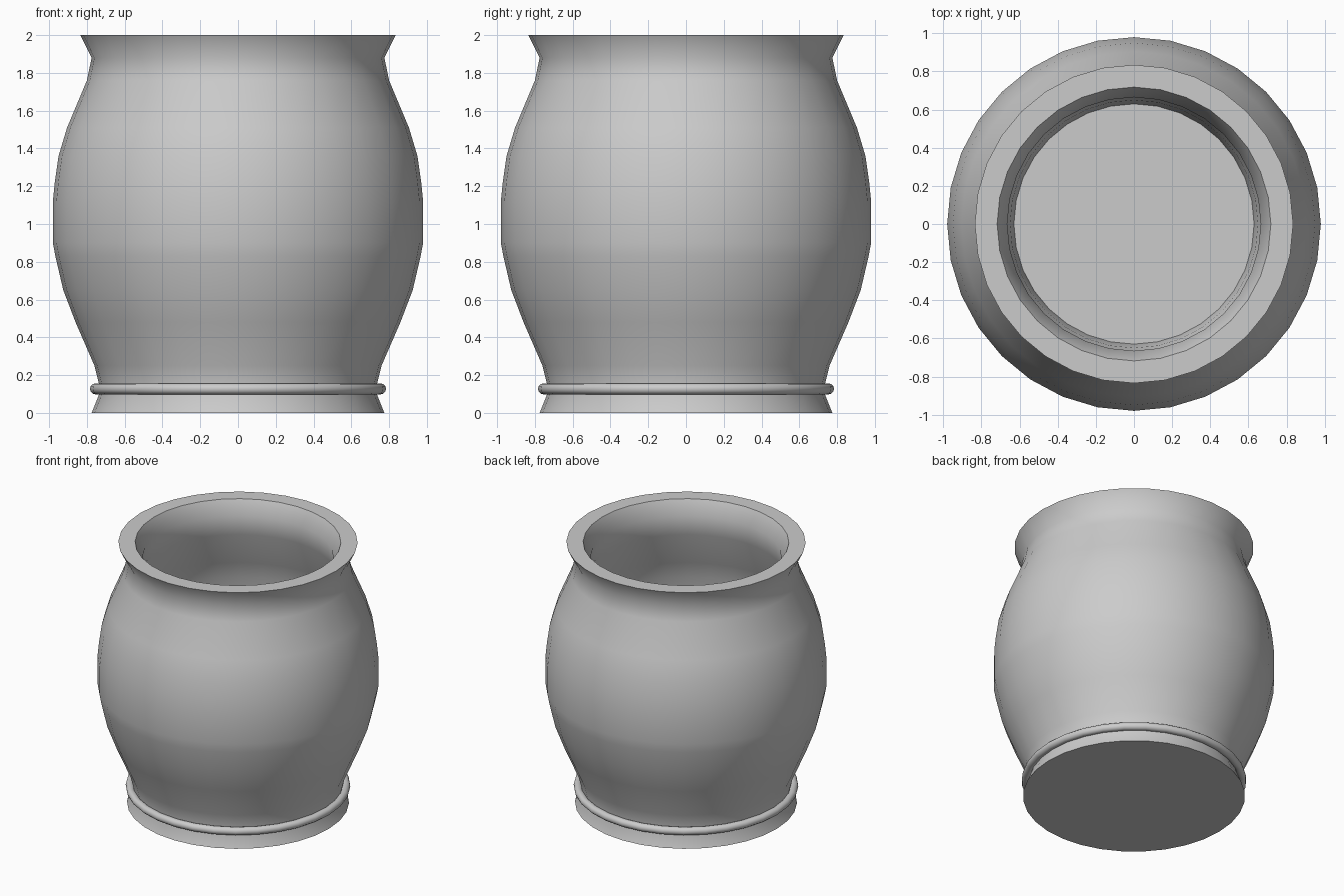
import bpy, math

if "Cube" in bpy.data.objects:
    bpy.data.objects.remove(bpy.data.objects["Cube"])

SEG = 32


def lathe(name, profile, angle):
    """Revolve (radius, z) points around z; radius 0 makes a pole."""
    verts, faces, rings = [], [], []
    for r, z in profile:
        start = len(verts)
        if r == 0:
            verts.append((0, 0, z))
            rings.append([start] * SEG)
        else:
            for i in range(SEG):
                a = 2 * math.pi * i / SEG
                verts.append((r * math.cos(a), r * math.sin(a), z))
            rings.append(list(range(start, start + SEG)))
    for lo, hi in zip(rings, rings[1:]):
        for i in range(SEG):
            j = (i + 1) % SEG
            faces.append(list(dict.fromkeys((lo[i], lo[j], hi[j], hi[i]))))
    mesh = bpy.data.meshes.new(name)
    mesh.from_pydata(verts, [], faces)
    obj = bpy.data.objects.new(name, mesh)
    bpy.context.collection.objects.link(obj)
    smooth(obj, angle)
    return obj


def smooth(obj, angle):
    bpy.ops.object.select_all(action='DESELECT')
    obj.select_set(True)
    bpy.context.view_layer.objects.active = obj
    bpy.ops.object.shade_smooth_by_angle(angle=math.radians(angle))


# Pot body: outer wall from foot to rim, then inner wall down to the floor
outer = [(0.775, 0), (0.735, 0.10), (0.735, 0.15), (0.76, 0.25),
         (0.86, 0.48), (0.925, 0.65), (0.967, 0.83), (0.98, 0.90),
         (0.98, 1.12), (0.97, 1.22), (0.95, 1.36), (0.905, 1.51),
         (0.80, 1.76), (0.775, 1.88), (0.835, 2.0)]
inner = [(0.718, 2.0), (0.665, 1.89), (0.685, 1.74), (0.80, 1.47),
         (0.84, 1.34), (0.865, 1.12), (0.865, 0.90), (0.815, 0.68),
         (0.75, 0.52), (0.65, 0.28), (0.63, 0.12)]
lathe("pot_body", [(0, 0)] + outer + inner + [(0, 0.12)], 45)

# Raised band around the foot
bpy.ops.mesh.primitive_torus_add(major_segments=SEG, minor_segments=12,
                                 major_radius=0.755, minor_radius=0.029,
                                 location=(0, 0, 0.127))
band = bpy.context.object
band.name = "foot_band"
smooth(band, 45)
